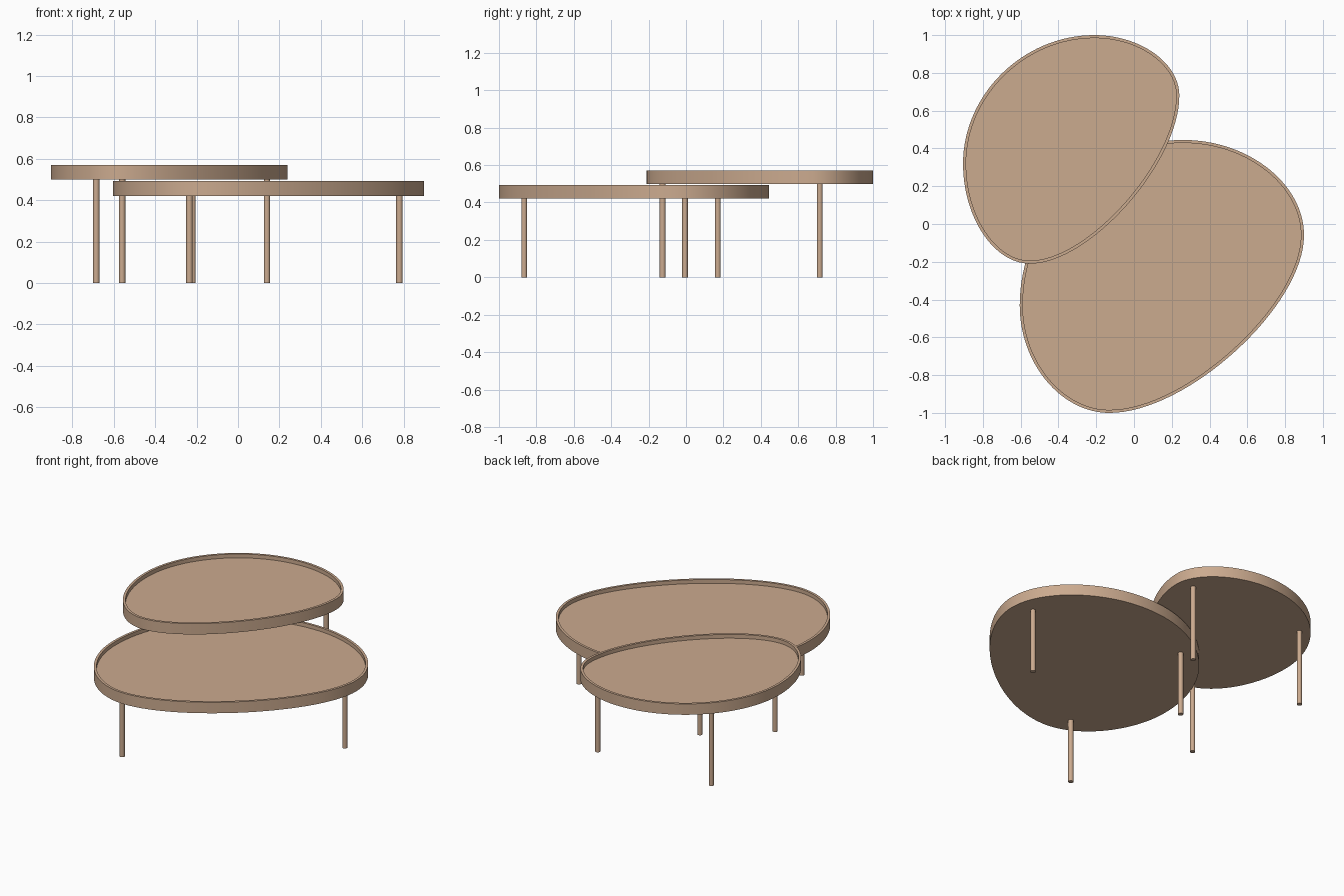
import bpy, bmesh
from mathutils import Vector
from mathutils.geometry import interpolate_bezier

if "Cube" in bpy.data.objects:
    bpy.data.objects.remove(bpy.data.objects["Cube"])

wood = bpy.data.materials.new("light_wood")
wood.diffuse_color = (0.60, 0.405, 0.275, 1)
wood.use_nodes = True
wood.node_tree.nodes["Principled BSDF"].inputs["Base Color"].default_value = wood.diffuse_color


def outline(left, top, right, bottom):
    """Closed rounded outline through its four extreme points."""
    pts = [Vector(p) for p in (left, top, right, bottom)]
    pull = (0.54, 0.54, 0.40, 0.54)          # the front right side is flatter
    result = []
    for i in range(4):
        a, b = pts[i], pts[(i + 1) % 4]
        corner = Vector((a.x, b.y)) if i % 2 == 0 else Vector((b.x, a.y))
        h1, h2 = a.lerp(corner, pull[i]), b.lerp(corner, pull[i])
        result += [p.to_2d() for p in interpolate_bezier(a, h1, h2, b, 33)[:-1]]
    return result                            # clockwise seen from above


def inset(pts, d):
    n = len(pts)
    out = []
    for i, p in enumerate(pts):
        t = (pts[(i + 1) % n] - pts[i - 1]).normalized()
        out.append(p + Vector((t.y, -t.x)) * d)
    return out


def finish(bm, name):
    bmesh.ops.recalc_face_normals(bm, faces=bm.faces)
    mesh = bpy.data.meshes.new(name)
    bm.to_mesh(mesh)
    bm.free()
    mesh.materials.append(wood)
    ob = bpy.data.objects.new(name, mesh)
    bpy.context.collection.objects.link(ob)
    bpy.ops.object.select_all(action='DESELECT')
    ob.select_set(True)
    bpy.context.view_layer.objects.active = ob
    bpy.ops.object.shade_smooth_by_angle(angle=0.6)


def tray(name, pts, z0, z1, rim=0.016, depth=0.025):
    """Solid slab with a thin raised rim around a sunken top."""
    bm = bmesh.new()
    inner = inset(pts, rim)
    loops = [[bm.verts.new((p.x, p.y, z)) for p in ring]
             for ring, z in ((pts, z0), (pts, z1), (inner, z1), (inner, z1 - depth))]
    n = len(pts)
    for a, b in zip(loops, loops[1:]):
        for i in range(n):
            j = (i + 1) % n
            bm.faces.new((a[i], a[j], b[j], b[i]))
    bm.faces.new(loops[0])
    bm.faces.new(loops[-1])
    finish(bm, name)


def leg(name, x, y, height, radius=0.0155):
    bm = bmesh.new()
    bmesh.ops.create_cone(bm, cap_ends=True, segments=24, radius1=radius,
                          radius2=radius, depth=height)
    bmesh.ops.translate(bm, verts=bm.verts, vec=(x, y, height / 2))
    finish(bm, name)


# name, outline extremes, tray bottom, tray top, leg positions
tables = [
    ("low_table", outline((-0.605, -0.43), (0.26, 0.445), (0.90, -0.06), (-0.13, -1.0)),
     0.421, 0.493, ((-0.235, -0.865), (0.78, -0.005), (-0.22, 0.17))),
    ("high_table", outline((-0.905, 0.32), (-0.21, 1.0), (0.24, 0.68), (-0.55, -0.21)),
     0.50, 0.571, ((-0.56, -0.125), (0.14, 0.715), (-0.685, 0.715))),
]
for name, pts, z0, z1, feet in tables:
    tray(name + "_tray", pts, z0, z1)
    for i, (x, y) in enumerate(feet):
        leg(f"{name}_leg_{i + 1}", x, y, z0)
